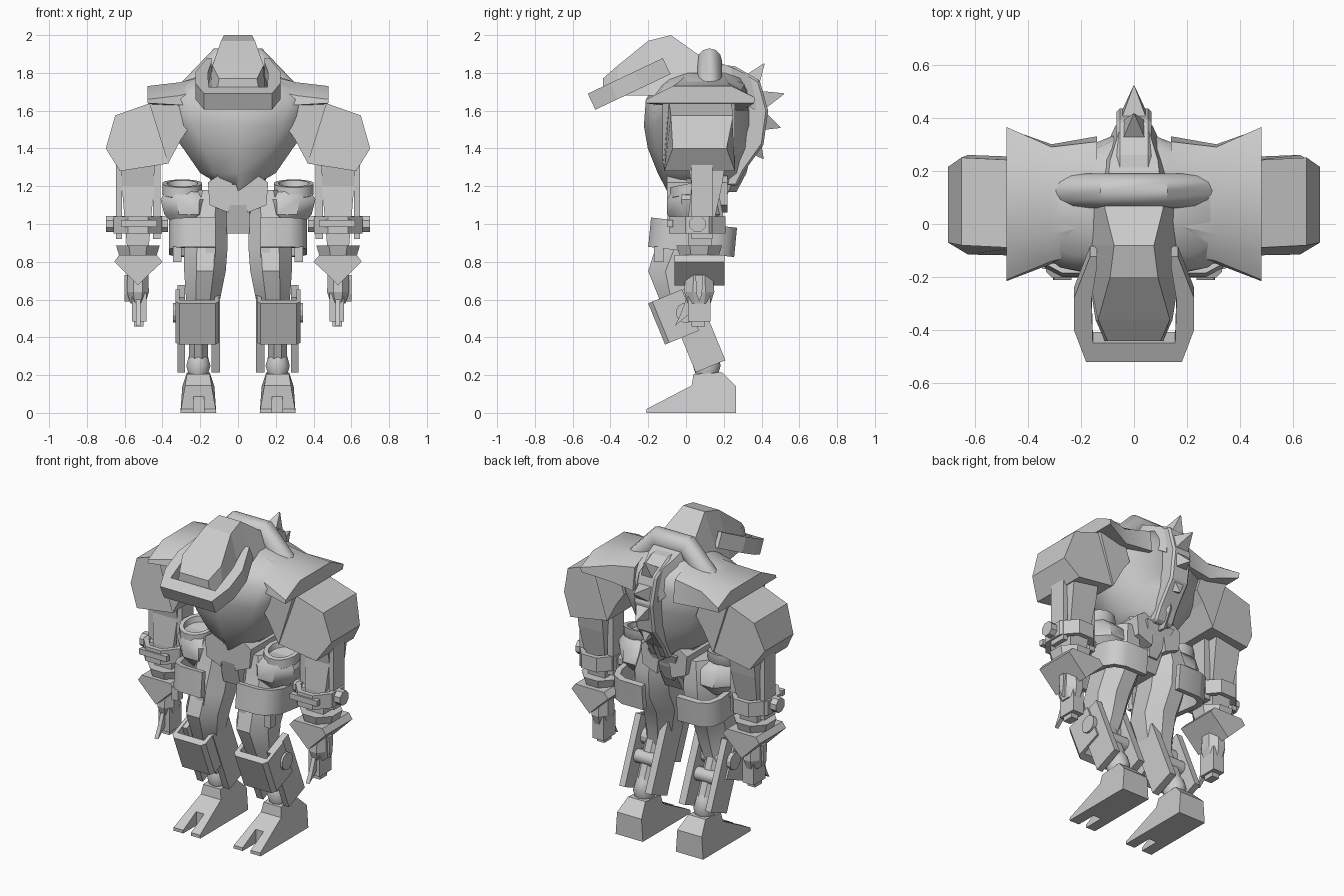
import bpy, bmesh
from math import pi, cos, sin, radians
from mathutils import Vector

if "Cube" in bpy.data.objects:
    bpy.data.objects.remove(bpy.data.objects["Cube"])


def loft(name, rings, mirror=False, smooth=0, closed=False, bevel=0):
    """Bridge equal-length rings of 3D points; cap the ends unless closed."""
    bm = bmesh.new()
    vs = [[bm.verts.new(p) for p in r] for r in rings]
    n = len(rings[0])
    for a, b in zip(vs, vs[1:] + ([vs[0]] if closed else [])):
        for i in range(n):
            bm.faces.new((a[i], a[(i + 1) % n], b[(i + 1) % n], b[i]))
    if not closed:
        bm.faces.new(vs[0])
        bm.faces.new(vs[-1])
    bmesh.ops.recalc_face_normals(bm, faces=bm.faces)
    me = bpy.data.meshes.new(name)
    bm.to_mesh(me)
    bm.free()
    ob = bpy.data.objects.new(name, me)
    bpy.context.collection.objects.link(ob)
    if smooth:
        bpy.ops.object.select_all(action='DESELECT')
        ob.select_set(True)
        bpy.context.view_layer.objects.active = ob
        bpy.ops.object.shade_smooth_by_angle(angle=radians(smooth))
    if bevel:
        m = ob.modifiers.new("bevel", 'BEVEL')
        m.width, m.segments = bevel, 1
    if mirror:
        ob.modifiers.new("mirror", 'MIRROR')
    return ob


def ring(cx, cy, z, hx, hy, n=8):
    """Horizontal n-gon with flat sides facing the axes."""
    k = cos(pi / n)
    return [(cx + hx / k * cos((i + .5) * 2 * pi / n), cy + hy / k * sin((i + .5) * 2 * pi / n), z) for i in range(n)]


def rod(name, p, q, r, n=8, r2=None, **kw):
    p, q = Vector(p), Vector(q)
    rot = (q - p).to_track_quat('Z', 'Y')
    disc = lambda c, s: [c + rot @ Vector(v) for v in ring(0, 0, 0, s, s, n)]
    return loft(name, [disc(p, r), disc(q, r if r2 is None else r2)], **kw)


def xprism(name, yz, x0, x1, **kw):
    return loft(name, [[(x, y, z) for y, z in yz] for x in (x0, x1)], **kw)


def yprism(name, xz, y0, y1, **kw):
    return loft(name, [[(x, y, z) for x, z in xz] for y in (y0, y1)], **kw)


def box(name, x0, x1, y0, y1, z0, z1, **kw):
    return xprism(name, [(y0, z0), (y1, z0), (y1, z1), (y0, z1)], x0, x1, **kw)


def band(name, cx, cy, z0, z1, hx, hy, t, n=8, **kw):
    return loft(name, [ring(cx, cy, z0, hx, hy, n), ring(cx, cy, z1, hx, hy, n),
                       ring(cx, cy, z1, hx - t, hy - t, n), ring(cx, cy, z0, hx - t, hy - t, n)], closed=True, **kw)


# Head: cross-sections along y (y, bottom, top, bottom half width, top half width)
head = [(-.44, 1.71, 1.77, .11, .10), (-.36, 1.68, 1.84, .145, .135), (-.2, 1.68, 1.97, .17, .09),
        (-.08, 1.68, 2.0, .19, .075), (.06, 1.7, 1.9, .19, .11), (.24, 1.68, 1.83, .13, .09), (.37, 1.6, 1.77, .07, .05)]
loft("head", [[(-wb, y, b), (wb, y, b), (wt, y, t), (-wt, y, t)] for y, b, t, wb, wt in head])

# Tilted U-shaped jaw
half = [(.18, 0), (.225, .13), (.225, .27), (.165, .44), (.14, .44), (.14, .39), (.16, .26), (.155, .08)]
jaw = half + [(-x, s) for x, s in reversed(half)]
loft("jaw", [[(x, -.52 + .904 * s + .428 * t, 1.69 + .428 * s - .904 * t) for x, s in jaw] for t in (0, .094)])

# Torso: (z, half width, front y, back y), with the back drawn out towards the spine
torso = [(1.17, .03, -.09, .2), (1.27, .2, -.14, .25), (1.4, .29, -.19, .28), (1.52, .38, -.21, .29),
         (1.66, .45, -.2, .29), (1.73, .36, -.15, .28), (1.8, .16, -.08, .24)]
rings = [ring(0, (f + b) / 2, z, w, (b - f) / 2, 10) for z, w, f, b in torso]
loft("torso", [[(x, y + (.06 if y > .15 and abs(x) < .4 * w[1] else 0), z) for x, y, z in r]
               for r, w in zip(rings, torso)], smooth=50)

# Flared shoulder flanges
loft("shoulder_flange", [
    [(.14, -.12, 1.62), (.14, -.1, 1.72), (.14, 0, 1.79), (.14, .2, 1.79), (.14, .31, 1.74), (.14, .33, 1.6)],
    [(.31, -.15, 1.63), (.31, -.14, 1.68), (.31, -.04, 1.75), (.31, .22, 1.75), (.31, .29, 1.7), (.31, .3, 1.6)],
    [(.48, -.215, 1.64), (.48, -.21, 1.66), (.48, -.07, 1.73), (.48, .24, 1.73), (.48, .365, 1.67), (.48, .36, 1.64)]],
    mirror=True, smooth=35)
# Pointed armpit plates between chest and shoulder pads
yprism("armpit_plate", [(.25, 1.52), (.3, 1.45), (.37, 1.32), (.47, 1.64), (.3, 1.67)], -.125, .26, mirror=True)

# Bent tube over the back
path = [(-.285, 1.67), (-.1, 1.865), (.1, 1.865), (.285, 1.67)]
norm = [(-.725, .69), (-.41, 1.0), (.41, 1.0), (.725, .69)]
loft("back_tube", [[(x + .065 * nx * cos(a), .125 + .065 * sin(a), z + .065 * nz * cos(a))
                    for a in (i * pi / 6 for i in range(12))]
                   for (x, z), (nx, nz) in zip(path, norm)], smooth=40)

# Spine plate and its spikes
spine = [(.05, 1.86), (.26, 1.835), (.39, 1.76), (.435, 1.6), (.41, 1.42), (.31, 1.28), (.27, 1.2), (.17, 1.2),
         (.2, 1.5), (.08, 1.7)]
xprism("spine_plate", spine, -.065, .065, bevel=.012)
for base, tip in [((.35, 1.76), (.415, 1.85)), ((.415, 1.66), (.52, 1.69)),
                  ((.415, 1.54), (.5, 1.51)), ((.36, 1.41), (.41, 1.345))]:
    rod("spine_spike", (0, *base), (0, *tip), .045, 4, .002)

# Waist and pelvis
loft("waist", [ring(0, .07, 1.02, .07, .1), ring(0, .07, 1.12, .14, .14), ring(0, .07, 1.28, .15, .17)])
loft("pelvis_plate", [[(-w, f, z), (w, f, z), (w, b, z), (-w, b, z)]
                      for z, w, f, b in ((.95, .06, -.06, .12), (1.1, .06, -.1, .2), (1.21, .1, -.1, .24))])
yprism("hip_flap", [(.05, 1.06), (.15, 1.1), (.16, 1.22), (.1, 1.26), (.03, 1.22)], -.1, .22, mirror=True)
rod("hip_axle", (0, .06, 1.09), (.3, .06, 1.09), .07, 8, mirror=True)

# Hips with open, forward-tilted cups
loft("hip_joint", [ring(.26, .04, .98, .07, .08), ring(.26, .04, 1.05, .13, .14),
                   ring(.265, .03, 1.13, .145, .13), ring(.29, .02, 1.18, .09, .09)], mirror=True, smooth=40)
cup = [(1.12, .07), (1.16, .105), (1.215, .105), (1.215, .08), (1.18, .075)]
loft("hip_cup", [[(x, y, z + .2 * (y - .02)) for x, y, z in ring(.295, .02, h, r, r, 16)] for h, r in cup],
     mirror=True, smooth=40)

# Thighs: (z, centre x, half width, front y, back y)
thigh = [(1.18, .15, .09, -.07, .17), (1.03, .17, .115, -.1, .2), (.88, .17, .115, -.16, .19),
         (.75, .175, .11, -.2, .11), (.6, .185, .09, -.14, .07), (.5, .205, .075, -.09, .05)]
loft("thigh", [ring(x, (f + b) / 2, z, w, (b - f) / 2) for z, x, w, f, b in thigh], mirror=True, smooth=30)

# Strap wrapping the outside of each thigh
outer = [(.12, -.195), (.27, -.195), (.335, -.16), (.365, -.09), (.365, .16), (.335, .23), (.27, .26), (.12, .26)]
inner = [(.12, -.16), (.26, -.16), (.31, -.14), (.33, -.08), (.33, .15), (.31, .2), (.26, .225), (.12, .225)]
strap = outer + inner[::-1]
loft("thigh_strap", [[(x, y + dy, z - .12 * (y + .2)) for x, y in strap] for z, dy in ((.88, -.005), (1.035, .01))],
     mirror=True, smooth=50)
box("strap_block", .12, .17, -.17, -.1, .8, .9, mirror=True)
box("strap_buckle", .3, .345, -.17, -.12, .8, .88, mirror=True)


# Shins, in a tilted frame at the knee (u runs down the shin, n runs backward)
def shin(u, n):
    return (.38 * u + .925 * n, .55 - .925 * u + .38 * n)


def shin_rect(u0, u1, n0, n1):
    return [shin(u0, n0), shin(u1, n0), shin(u1, n1), shin(u0, n1)]


for a, b in ((.095, .14), (.28, .32)):
    xprism("shin_rail", shin_rect(-.1, .33, -.08, .09), a, b, mirror=True)
guard = [(.1, .02), (.1, -.15), (.12, -.174), (.31, -.174), (.332, -.15), (.332, .02), (.31, .02), (.31, -.13),
         (.125, -.13), (.125, .02)]
loft("knee_guard", [[(x, *shin(u, n)) for x, n in guard] for u in (-.104, .132)], mirror=True)
rod("knee_axle", (.1, 0, .53), (.345, 0, .53), .052, 12, mirror=True)
rod("shin_piston", (.12, *shin(.14, .03)), (.3, *shin(.14, .03)), .04, 10, mirror=True, smooth=40)
rod("shin_core", (.21, *shin(-.02, 0)), (.21, *shin(.3, 0)), .05, 8, mirror=True)

# Ankles and split feet
ankle = [(.15, .035), (.2, .05), (.25, .064), (.31, .048), (.37, .006)]
loft("ankle", [ring(.21, .11, z, r, r * 1.1, 10) for z, r in ankle], mirror=True, smooth=50)
foot = [(-.21, 0), (.265, 0), (.265, .14), (.19, .215), (.04, .205), (.03, .145), (-.21, .02)]
taper = [.095, .095, .085, .06, .06, .07, .092]
ft = loft("foot", [[(.21 + s * w, y, z) for (y, z), w in zip(foot, taper)] for s in (-1, 1)])
cut = box("toe_cutter", .18, .235, -.3, -.08, -.1, .3)
cut.hide_render = True
cut.hide_viewport = True
m = ft.modifiers.new("toe_split", 'BOOLEAN')
m.operation, m.object, m.solver = 'DIFFERENCE', cut, 'EXACT'
ft.modifiers.new("mirror", 'MIRROR')

# Shoulder pads: (x, z, front y, back y) around the outline
pad = [(.37, 1.32, -.12, .25), (.45, 1.645, -.09, .24), (.65, 1.575, -.08, .25), (.70, 1.4, -.07, .215),
       (.625, 1.28, -.115, .26)]
loft("shoulder_pad", [[(x, f, z) for x, z, f, b in pad], [(x, b, z) for x, z, f, b in pad]], mirror=True)

# Arms
AX, AY = .53, .07
loft("arm", [ring(AX, AY + .04, 1.4, .09, .11, 4), ring(AX, AY + .04, 1.2, .085, .08, 4),
             ring(AX, AY + .01, 1.02, .07, .07, 4), ring(AX, AY, .85, .055, .06, 4)], mirror=True)
for a, b in ((.41, .45), (.615, .645)):
    box("arm_rail", a, b, .03, .14, .92, 1.34, mirror=True)
band("elbow_band", AX, .06, .95, 1.04, .128, .15, .03, mirror=True)
rod("elbow_pin", (.37, .06, 1.0), (.70, .06, 1.0), .042, 8, mirror=True)
box("elbow_bar", .43, .62, -.1, -.07, .985, 1.02, mirror=True)

# Wrist cuff: collar over a wedge-shaped guard
loft("wrist_collar", [ring(AX, AY, .79, .1, .11), ring(AX, AY, .835, .1, .105),
                      ring(AX, AY, .885, .115, .12)], mirror=True)
yprism("wrist_guard", [(.43, .835), (.4, .8), (.47, .735), (.53, .675), (.59, .735), (.655, .8), (.63, .835)],
       -.06, .205, mirror=True)

# Hands
loft("hand", [ring(AX, AY, .58, .04, .06), ring(AX, AY, .64, .058, .08), ring(AX, AY, .76, .055, .07)], mirror=True)
box("finger_block", .485, .562, .01, .13, .485, .635, mirror=True)
box("finger_tip", .5, .55, .03, .1, .457, .49, mirror=True)
xprism("claw", [(.0, .6), (.05, .55), (-.06, .46), (-.03, .52)], .515, .54, mirror=True)
xprism("hand_blade", [(.05, .73), (.09, .73), (.085, .63), (.07, .59), (.055, .63)], .575, .6, mirror=True)
